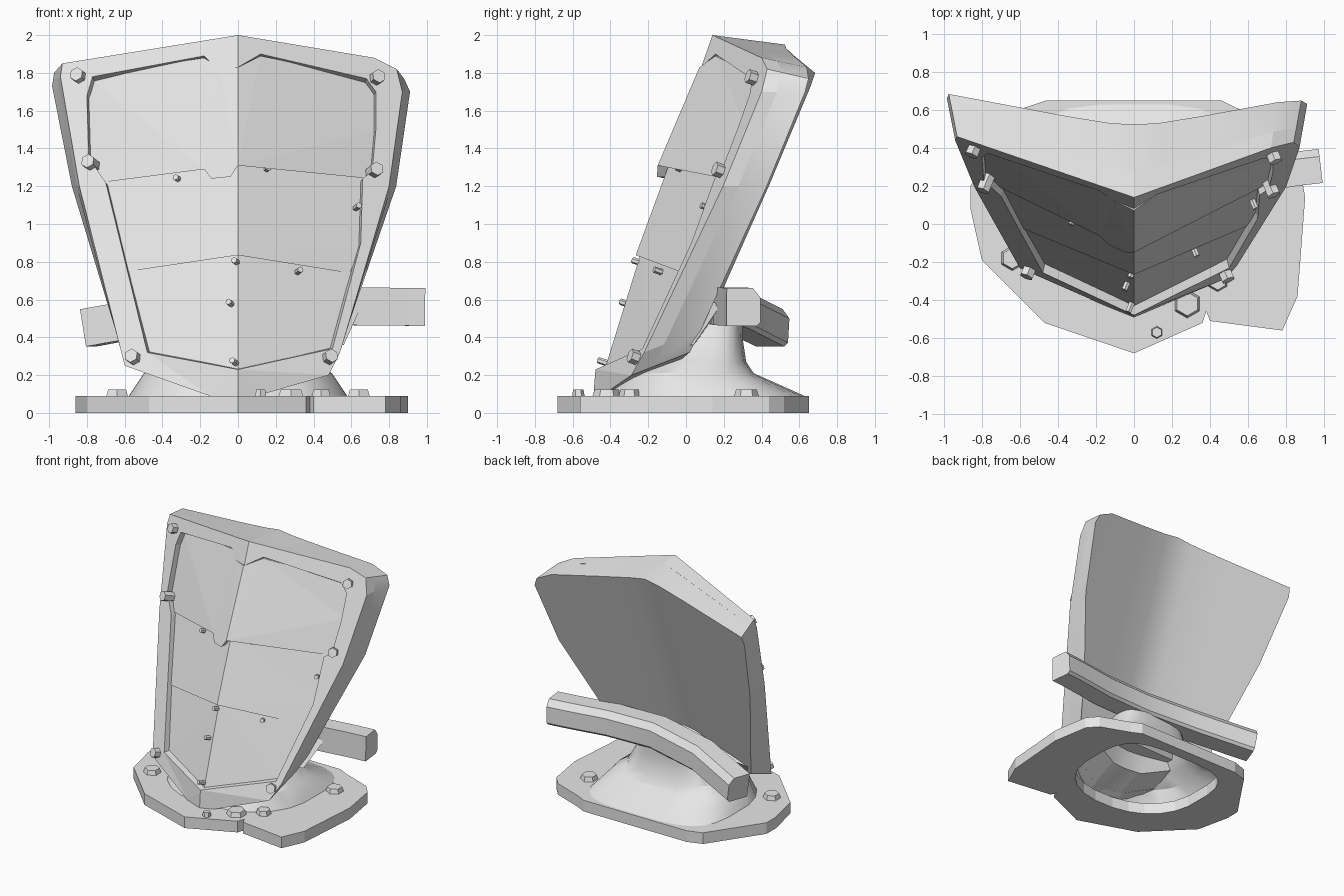
import bpy, bmesh, math
from mathutils import Vector, Matrix

cube = bpy.data.objects.get("Cube")
if cube:
    bpy.data.objects.remove(cube)

steel = bpy.data.materials.new("plain_grey")
steel.use_nodes = True
GREY = (0.8, 0.8, 0.8, 1)
steel.diffuse_color = GREY
steel.node_tree.nodes["Principled BSDF"].inputs["Base Color"].default_value = GREY


def finish(bm, name, smooth=None):
    bmesh.ops.recalc_face_normals(bm, faces=bm.faces)
    mesh = bpy.data.meshes.new(name)
    bm.to_mesh(mesh)
    bm.free()
    mesh.materials.append(steel)
    ob = bpy.data.objects.new(name, mesh)
    bpy.context.collection.objects.link(ob)
    if smooth:
        bpy.ops.object.select_all(action='DESELECT')
        ob.select_set(True)
        bpy.context.view_layer.objects.active = ob
        bpy.ops.object.shade_smooth_by_angle(angle=math.radians(smooth))
    return ob


def slab(loops, place, cuts=(0,)):
    """Fill outlines (later ones are holes), thicken, then place(u, v, t)."""
    bm = bmesh.new()
    for loop in loops:
        vs = [bm.verts.new((u, 0, v)) for u, v in loop]
        for a, b in zip(vs, vs[1:] + vs[:1]):
            bm.edges.new((a, b))
    bmesh.ops.triangle_fill(bm, edges=bm.edges[:], use_beauty=True, normal=(0, -1, 0))
    for cut in cuts:
        bmesh.ops.bisect_plane(bm, geom=bm.verts[:] + bm.edges[:] + bm.faces[:],
                               plane_co=(cut, 0, 0), plane_no=(1, 0, 0), dist=1e-5)
    ext = bmesh.ops.extrude_face_region(bm, geom=bm.faces[:], use_keep_orig=True)
    back = {g for g in ext["geom"] if isinstance(g, bmesh.types.BMVert)}
    for v in bm.verts:
        v.co = place(v.co.x, v.co.z, 1 if v in back else 0)
    return bm


# Shield surfaces: V-shaped front and a shallower, rounded V at the back
def front_y(x, z):
    return -0.56 + 0.35 * max(z, 0.2) + (0.42 if x > 0 else 0.4) * abs(x)


def back_y(x, z):
    return 0.49 + 0.37 * (z - 1.94) + 0.25 * math.hypot(x, 0.12)


def shield_point(x, z, t):
    zb = z + (0.12 if z < 0.4 else -0.05 if z > 1.75 else 0)
    xb = x * 1.047
    a = Vector((x, front_y(x, z), z))
    return a.lerp(Vector((xb, back_y(xb, zb), zb)), t)


outer = [(-0.93, 1.85), (0, 2.0), (0.72, 1.88), (0.84, 1.82), (0.87, 1.7), (0.8, 1.2),
         (0.54, 0.32), (0.48, 0.2), (0.1, 0.09), (-0.15, 0.09), (-0.6, 0.25),
         (-0.84, 1.2), (-0.94, 1.78)]
inner = [(-0.77, 1.78), (-0.18, 1.89), (-0.1, 1.81), (-0.04, 1.81), (0, 1.83), (0.12, 1.9),
         (0.68, 1.77), (0.73, 1.7), (0.73, 1.5), (0.71, 1.28), (0.66, 1.24), (0.65, 0.9),
         (0.5, 0.34), (0, 0.23), (-0.48, 0.32), (-0.7, 1.22), (-0.79, 1.35), (-0.8, 1.68)]
SPLIT = 0.35


def frame_point(x, z, t):
    p = shield_point(x, z, t * SPLIT)
    if (round(x, 2), round(z, 2)) in inner:  # opening is cut square to the sloped face
        p.z -= 0.035 * t
        p.x -= 0.035 * t * (x > 0.01) - 0.035 * t * (x < -0.01)
    return p


finish(slab([outer, inner], frame_point), "shield_frame")
finish(slab([outer], lambda x, z, t: shield_point(x, z, SPLIT + t * (1 - SPLIT)),
            (-0.35, -0.12, 0, 0.12, 0.35)), "shield_body", 35)


# Three armour panels, each raised towards the centre ridge
def panel(name, loop, raise_top, raise_bottom):
    top, low = max(v for _, v in loop), min(v for _, v in loop)

    def place(x, z, t):
        lift = raise_bottom + (raise_top - raise_bottom) * (z - low) / (top - low)
        y = front_y(x, z) + 0.055 - (1 - abs(x) / 0.8) * lift
        return Vector((x, y + t * 0.07, z))
    finish(slab([loop], place), name)


panel("upper_panel", [(-0.8, 1.78), (-0.18, 1.88), (-0.1, 1.83), (0, 1.83), (0.12, 1.89), (0.72, 1.76),
                      (0.74, 1.5), (0.7, 1.24), (0, 1.31), (-0.04, 1.25), (-0.14, 1.24),
                      (-0.18, 1.29), (-0.72, 1.22), (-0.8, 1.35)], 0.06, 0.11)
panel("middle_panel", [(-0.72, 1.24), (-0.18, 1.31), (0, 1.32), (0.68, 1.26), (0.67, 0.9),
                       (0.59, 0.74), (0, 0.835), (-0.64, 0.74)], 0.045, 0.055)
panel("lower_panel", [(-0.64, 0.75), (0, 0.845), (0.6, 0.75), (0.5, 0.31), (0, 0.2),
                      (-0.5, 0.29)], 0.03, 0.005)

# Ledge bridging the V of the back to the pedestal
bm = bmesh.new()
for p in [(0.66, 0.19, 0.58), (-0.64, 0.13, 0.46), (0.1, -0.02, 0.6),
          (0.56, 0.04, 0.36), (-0.58, 0.03, 0.34), (0, -0.25, 0.32)]:
    bm.verts.new(p)
bmesh.ops.convex_hull(bm, input=bm.verts[:])
finish(bm, "rear_ledge")


# Bolts
def bolt(name, at, normal, radius, height, taper=1.0):
    bm = bmesh.new()
    turn = Vector(normal).to_track_quat('Z', 'Y').to_matrix().to_4x4()
    bmesh.ops.create_cone(bm, cap_ends=True, segments=6, radius1=radius,
                          radius2=radius * taper, depth=height,
                          matrix=Matrix.Translation(at) @ turn)
    finish(bm, name)


def on_shield(name, spots, radius, height, sink):
    for x, z in spots:
        side = 1 if x > 0 else -1
        bolt(name, (x, front_y(x, z) + sink, z), (0.42 * side, -1, 0.35), radius, height)


on_shield("frame_bolt", [(0.73, 1.77), (0.72, 1.28), (0.48, 0.29),
                         (-0.84, 1.78), (-0.78, 1.32), (-0.55, 0.29)], 0.038, 0.09, 0)
on_shield("panel_rivet", [(-0.32, 1.24), (-0.01, 0.8), (0.32, 0.75), (-0.04, 0.58),
                          (-0.02, 0.27), (0.63, 1.09), (0.15, 1.29)], 0.017, 0.06, 0.02)
for x, y, r in [(-0.64, -0.18, 0.07), (0.28, -0.42, 0.08), (0.64, 0.32, 0.07),
                (0.44, -0.3, 0.06), (0.12, -0.57, 0.035)]:
    bolt("base_bolt", (x, y, 0.1), (0, 0, 1), r, 0.05, 0.78)


# Rounded outline, squarer towards the back
def ring(w, yf, yb):
    pts = []
    for i in range(24):
        a = math.tau * (i + 0.5) / 24
        c, s = math.cos(a), math.sin(a)
        p = 0.55 if s > 0 else 0.9
        x = w * math.copysign(abs(c) ** p, c)
        y = (yf + yb) / 2 + (yb - yf) / 2 * math.copysign(abs(s) ** p, s)
        pts.append((x, y))
    return pts


# Base plate with an open middle
base = [(0, -0.68), (0.36, -0.52), (0.38, -0.46), (0.4, -0.51), (0.78, -0.56), (0.86, -0.38),
        (0.9, 0.14), (0.85, 0.44), (0.78, 0.52), (0.54, 0.61), (0.46, 0.65), (-0.46, 0.65),
        (-0.58, 0.61), (-0.86, 0.2), (-0.86, 0.08), (-0.8, -0.19), (-0.47, -0.52)]
finish(slab([base, ring(0.52, -0.36, 0.56)],
            lambda x, y, t: Vector((x, y, 0.09 * t)), ()), "base_plate")

# Flared hollow pedestal
bm = bmesh.new()
rows = []
for w, yf, yb, z in [(0.58, -0.42, 0.63, 0.09), (0.5, -0.34, 0.36, 0.21),
                     (0.4, -0.25, 0.32, 0.27), (0.32, -0.12, 0.3, 0.4), (0.28, -0.08, 0.3, 0.47)]:
    rows.append([bm.verts.new((x, y, z)) for x, y in ring(w, yf, yb)])
for lo, hi in zip(rows, rows[1:]):
    for i in range(24):
        j = (i + 1) % 24
        bm.faces.new((lo[i], lo[j], hi[j], hi[i]))
bm.faces.new(rows[-1])
finish(bm, "pedestal", 30)

# Curved bar behind the shield
path = [Vector(p) for p in [(0.98, 0.305, 0.56), (0.85, 0.29, 0.562), (0.5, 0.235, 0.565),
                            (0.1, 0.22, 0.565), (-0.35, 0.3, 0.53), (-0.79, 0.46, 0.45)]]
section = [(-0.09, -0.1), (0.07, -0.1), (0.09, -0.08), (0.09, 0.05), (0.05, 0.1), (-0.09, 0.1)]
bm = bmesh.new()
rows = []
for i, p in enumerate(path):
    along = (path[max(i - 1, 0)] - path[min(i + 1, len(path) - 1)]).normalized()
    out = Vector((0, 0, 1)).cross(along).normalized()
    out = out if out.y > 0 else -out
    up = out.cross(along)
    up = up if up.z > 0 else -up
    rows.append([bm.verts.new(p + out * a + up * b) for a, b in section])
n = len(section)
for lo, hi in zip(rows, rows[1:]):
    for i in range(n):
        bm.faces.new((lo[i], lo[(i + 1) % n], hi[(i + 1) % n], hi[i]))
bm.faces.new(rows[0])
bm.faces.new(rows[-1])
finish(bm, "rear_bar", 35)
